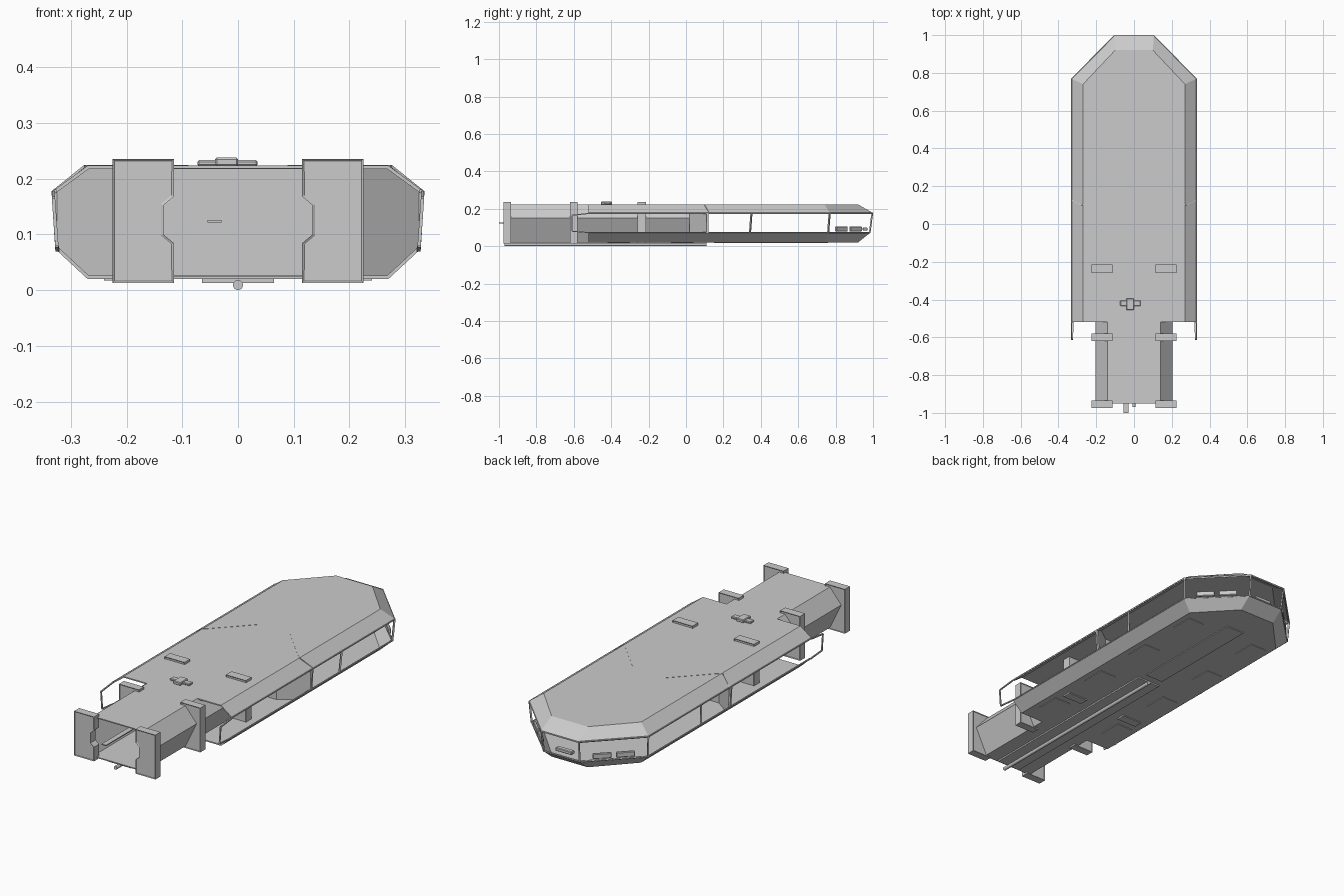
import bpy, bmesh, math
from mathutils import Vector

if "Cube" in bpy.data.objects:
    bpy.data.objects.remove(bpy.data.objects["Cube"])


def finish(name, bm, thick=0):
    me = bpy.data.meshes.new(name)
    bm.to_mesh(me)
    bm.free()
    ob = bpy.data.objects.new(name, me)
    bpy.context.collection.objects.link(ob)
    if thick:
        mod = ob.modifiers.new("thickness", 'SOLIDIFY')
        mod.thickness = thick
        mod.offset = -1
        mod.use_even_offset = True
    return ob


def box(name, x0, x1, y0, y1, z0, z1, bevel=0):
    bm = bmesh.new()
    bmesh.ops.create_cube(bm, size=1)
    for v in bm.verts:
        v.co = ((x0 + x1) / 2 + v.co.x * (x1 - x0),
                (y0 + y1) / 2 + v.co.y * (y1 - y0),
                (z0 + z1) / 2 + v.co.z * (z1 - z0))
    if bevel:
        bmesh.ops.bevel(bm, geom=bm.edges[:], offset=bevel, segments=1, affect='EDGES')
    return finish(name, bm)


def bar(name, a, b, w=0.006, h=None):
    """Square bar from a to b."""
    a, b = Vector(a), Vector(b)
    d = b - a
    bm = bmesh.new()
    bmesh.ops.create_cube(bm, size=1)
    bmesh.ops.scale(bm, vec=(w, h or w, d.length), verts=bm.verts)
    ob = finish(name, bm)
    ob.rotation_euler = d.to_track_quat('Z', 'Y').to_euler()
    ob.location = (a + b) / 2
    return ob


def rod(name, x, z, y0, y1, r, sides=16):
    bm = bmesh.new()
    bmesh.ops.create_cone(bm, segments=sides, radius1=r, radius2=r,
                          depth=y1 - y0, cap_ends=True)
    ob = finish(name, bm)
    ob.rotation_euler.x = math.pi / 2
    ob.location = (x, (y0 + y1) / 2, z)
    return ob


def outline(w, side_y, nose_w, nose_y, z, back=-0.52):
    half = [(w, back), (w, side_y), (nose_w, nose_y)]
    return [(x, y, z) for x, y in half] + [(-x, y, z) for x, y in reversed(half)]


def shell(name, flat, rim, up):
    """Flat plate plus sloped skirt, open at the rear."""
    bm = bmesh.new()
    a = [bm.verts.new(p) for p in flat]
    b = [bm.verts.new(p) for p in rim]
    bm.faces.new(a)
    for i in range(len(a) - 1):
        bm.faces.new((a[i + 1], a[i], b[i], b[i + 1]))
    bm.normal_update()
    bm.faces.ensure_lookup_table()
    if (bm.faces[0].normal.z > 0) != up:
        bmesh.ops.reverse_faces(bm, faces=bm.faces[:])
    return finish(name, bm, 0.006)


# Hull halves, leaving an open window belt between them
belt_top = outline(0.333, 0.77, 0.105, 1.0, 0.177)
belt_low = outline(0.326, 0.762, 0.10, 0.985, 0.072)
shell("hull_roof", outline(0.27, 0.74, 0.10, 0.92, 0.223), belt_top, True)
shell("hull_floor", outline(0.27, 0.74, 0.10, 0.92, 0.02), belt_low, False)

# Hexagonal core tube, open at the front end
prof = [(0.14, 0.223), (0.203, 0.15), (0.14, 0.02), (-0.14, 0.02), (-0.203, 0.15), (-0.14, 0.223)]
bm = bmesh.new()
rings = [[bm.verts.new((x, y, z)) for x, z in prof] for y in (-0.95, 0.02)]
for i in range(6):
    j = (i + 1) % 6
    bm.faces.new((rings[0][i], rings[0][j], rings[1][j], rings[1][i]))
bmesh.ops.recalc_face_normals(bm, faces=bm.faces[:])
finish("core_tube", bm, 0.005)

# Cabin bulkhead with swept wings
bm = bmesh.new()
bm.faces.new([bm.verts.new(p) for p in
              [(-0.2, 0.02, 0.02), (0.2, 0.02, 0.02), (0.2, 0.02, 0.222), (-0.2, 0.02, 0.222)]])
for s in (1, -1):
    wing = [(0.2, 0.021), (0.27, 0.021), (0.325, 0.072), (0.331, 0.175), (0.27, 0.221), (0.2, 0.221)]
    vs = [bm.verts.new((s * x, 0.02 + (x - 0.2) * 0.72, z)) for x, z in wing]
    bm.faces.new(vs if s > 0 else vs[::-1])
finish("cabin_bulkhead", bm, 0.004)


# Clamp brackets: notched plates with a recessed face
def clamp(name, s, y0, y1):
    pts = [(0.115, 0.013), (0.225, 0.013), (0.225, 0.235), (0.115, 0.235),
           (0.115, 0.168), (0.134, 0.152), (0.134, 0.10), (0.115, 0.084)]
    bm = bmesh.new()
    f = bm.faces.new([bm.verts.new((s * x, y0, z)) for x, z in pts])
    ext = bmesh.ops.extrude_face_region(bm, geom=[f])
    for v in ext['geom']:
        if isinstance(v, bmesh.types.BMVert):
            v.co.y = y1
    bmesh.ops.recalc_face_normals(bm, faces=bm.faces[:])
    caps = [f for f in bm.faces if abs(f.normal.y) > 0.9]
    for cap in caps:
        bmesh.ops.inset_region(bm, faces=[cap], thickness=0.005, depth=-0.003)
    finish(name, bm)


for s, side in ((1, "right"), (-1, "left")):
    for n, (y0, y1) in enumerate([(-0.975, -0.935), (-0.62, -0.58), (-0.26, -0.215)]):
        clamp(f"{side}_clamp_{n + 1}", s, y0, y1)

    # Window posts
    def post(name, yt, yb, w=0.008):
        bar(f"{side}_{name}", (s * 0.329, yt, 0.178), (s * 0.322, yb, 0.07), w)
    post("window_post_rear", 0.115, 0.115, 0.01)
    post("window_post_mid", 0.35, 0.342)
    post("corner_post", 0.768, 0.76)
    bar(f"{side}_nose_post", (s * 0.104, 0.996, 0.178), (s * 0.099, 0.982, 0.07), 0.007)

    # Window rails along the belt edges
    for tag, ring in (("upper", belt_top), ("lower", belt_low)):
        p = [Vector((s * q[0], q[1], q[2])) for q in ring[:3]]
        inset = Vector((s * 0.004, 0.003, 0))
        for k in range(2):
            bar(f"{side}_{tag}_rail_{k}", p[k] - inset, p[k + 1] - inset, 0.006)

    # Rear side fin frame
    fin = [(0.331, -0.52, 0.175), (0.331, -0.61, 0.165), (0.325, -0.61, 0.08), (0.324, -0.52, 0.072)]
    for k in range(3):
        a, b = [(s * x, y, z) for x, y, z in fin[k:k + 2]]
        bar(f"{side}_fin_frame_{k + 1}", a, b, 0.006)

    # Roof seam
    seam = [(0.331, 0.125, 0.177), (0.275, 0.10, 0.222), (0.25, 0.12, 0.222), (0.09, 0.286, 0.222)]
    for k in range(3):
        a, b = [(s * x, y, z) for x, y, z in seam[k:k + 2]]
        bar(f"{side}_roof_seam_{k + 1}", a, b, 0.004)

    # Slanted lamps inside the nose chamfers
    a, b = Vector((s * 0.315, 0.765, 0.092)), Vector((s * 0.10, 0.975, 0.092))
    for k, (t0, t1) in enumerate([(0.17, 0.46), (0.53, 0.82)]):
        ob = bar(f"{side}_lamp_{k + 1}", a.lerp(b, t0), a.lerp(b, t1), 0.014, 0.026)
        ob.modifiers.new("soft_edge", 'BEVEL').width = 0.003

    # Underside panels
    for k, y in enumerate((-0.42, -0.08, 0.25, 0.58)):
        box(f"{side}_belly_panel_{k + 1}", s * 0.15, s * 0.24, y, y + 0.12, 0.017, 0.021)

# Nose front rails and lamp
bar("front_upper_rail", (-0.105, 0.997, 0.177), (0.105, 0.997, 0.177))
bar("front_lower_rail", (-0.10, 0.982, 0.072), (0.10, 0.982, 0.072))
box("front_lamp", -0.045, 0.045, 0.945, 0.97, 0.083, 0.1, 0.003)

# Roof fitting
box("roof_fitting_base", -0.073, 0.035, -0.435, -0.405, 0.222, 0.233, 0.003)
box("roof_fitting_block", -0.041, 0, -0.455, -0.395, 0.222, 0.2375, 0.003)

# Keel plate, keel pipe and long belly strip
box("keel_plate", -0.065, 0.065, -0.94, 0.11, 0.013, 0.021)
rod("keel_pipe", 0, 0.009, -0.97, 0.11, 0.009)
box("belly_strip", -0.05, 0.05, 0.15, 0.76, 0.016, 0.021)

# Coupling tongue in the tube opening
box("coupling_tongue", -0.055, -0.03, -1.0, -0.45, 0.121, 0.126)
